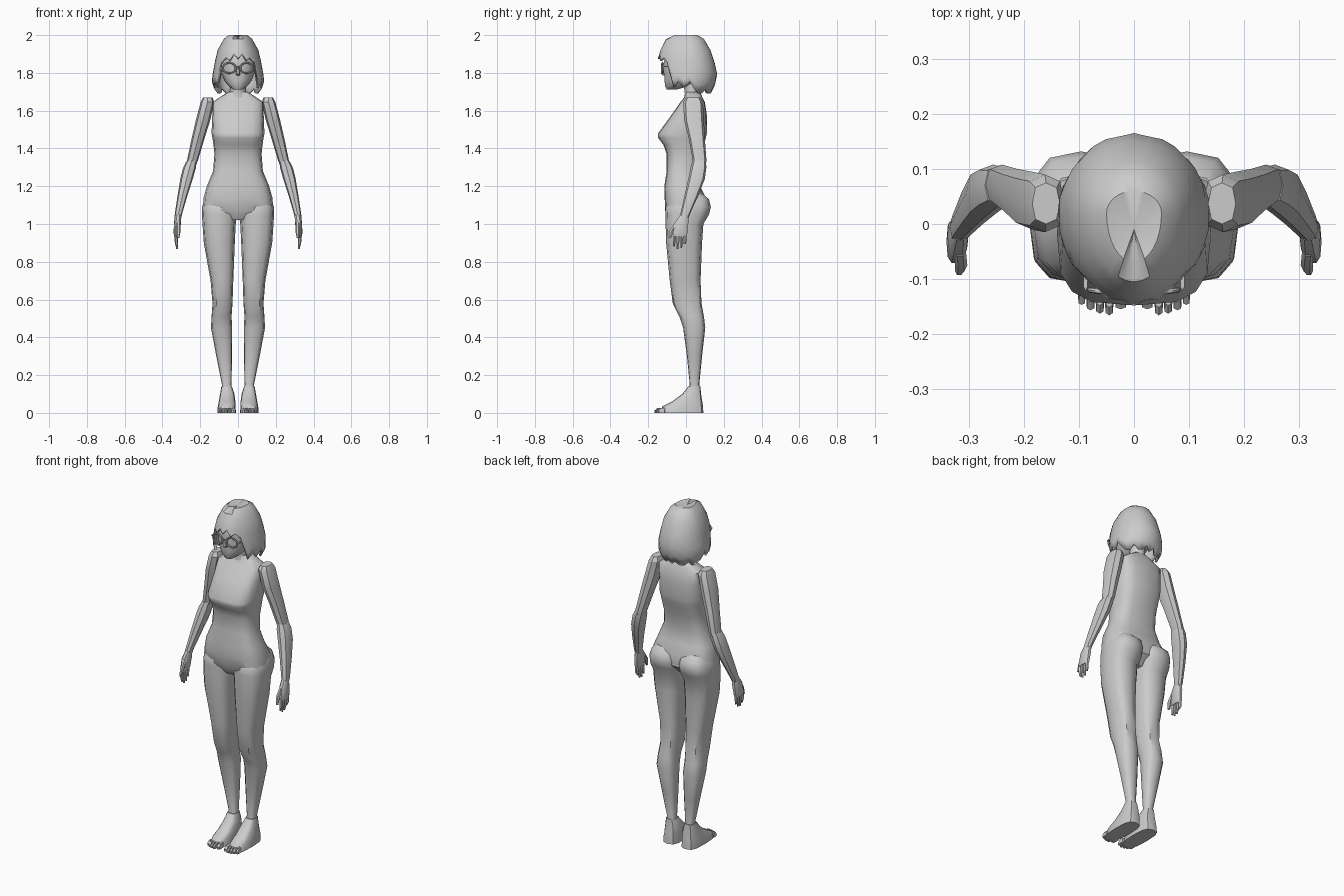
import bpy, bmesh, math

grey = bpy.data.materials.new("plain grey")
grey.diffuse_color = (0.6, 0.6, 0.6, 1)


def finish(name, bm, mirror=False, angle=40):
    bmesh.ops.recalc_face_normals(bm, faces=bm.faces)
    me = bpy.data.meshes.new(name)
    bm.to_mesh(me)
    bm.free()
    me.materials.append(grey)
    ob = bpy.data.objects.new(name, me)
    bpy.context.collection.objects.link(ob)
    bpy.ops.object.select_all(action='DESELECT')
    ob.select_set(True)
    bpy.context.view_layer.objects.active = ob
    bpy.ops.object.shade_smooth_by_angle(angle=math.radians(angle))
    if mirror:
        ob.modifiers.new("mirror", 'MIRROR').use_clip = False
    return ob


def loft(bm, rings, n=12, e=2.0):
    """Rings are (z, centre x, half width, y front, y back)."""
    def bend(v):
        return math.copysign(abs(v) ** (2 / e), v)
    loops = []
    for z, cx, hw, yf, yb in rings:
        loop = []
        for i in range(n):
            a = 2 * math.pi * i / n
            loop.append(bm.verts.new((cx + hw * bend(math.cos(a)),
                                      (yf + yb) / 2 + (yb - yf) / 2 * bend(math.sin(a)), z)))
        loops.append(loop)
    for a, b in zip(loops, loops[1:]):
        for i in range(n):
            j = (i + 1) % n
            bm.faces.new((a[i], a[j], b[j], b[i]))
    bm.faces.new(loops[0])
    bm.faces.new(loops[-1])


def part(name, rings, n=12, e=2.0, mirror=False, angle=40):
    bm = bmesh.new()
    loft(bm, rings, n, e)
    return finish(name, bm, mirror, angle)


# Torso with a flat, boxy bust
part("torso", [(1.70, 0, .05, .0, .075), (1.675, 0, .09, -.005, .085),
               (1.645, 0, .135, -.03, .10), (1.58, 0, .136, -.075, .11),
               (1.48, 0, .14, -.148, .11), (1.455, 0, .135, -.147, .105),
               (1.42, 0, .13, -.12, .095), (1.37, 0, .125, -.102, .08),
               (1.28, 0, .132, -.102, .062), (1.20, 0, .165, -.115, .075),
               (1.14, 0, .182, -.113, .105), (1.07, 0, .188, -.11, .10),
               (1.02, 0, .06, -.08, .05)], 16, 3.2)

# Legs, including the buttocks
part("leg", [(1.16, .095, .06, -.05, .09), (1.13, .094, .082, -.08, .122),
             (1.09, .096, .094, -.108, .132), (1.05, .098, .093, -.108, .122),
             (1.0, .10, .088, -.108, .092), (.90, .099, .082, -.105, .085),
             (.70, .085, .060, -.086, .077), (.58, .082, .053, -.07, .082),
             (.51, .087, .053, -.035, .095), (.45, .087, .056, -.015, .102),
             (.30, .073, .042, .005, .085), (.15, .06, .025, .02, .07),
             (.11, .058, .03, .012, .078)], 12, 2.8, True)

# Feet with toes
bm = bmesh.new()
loft(bm, [(.14, .06, .028, .012, .076), (.10, .057, .038, -.02, .08),
          (.06, .058, .044, -.075, .086), (.035, .06, .047, -.125, .09),
          (0, .06, .049, -.14, .092)], 12, 3.2)
for x, y, w in [(.024, -.155, .011), (.045, -.166, .008), (.062, -.163, .008),
                (.079, -.157, .008), (.095, -.147, .007)]:
    loft(bm, [(.026, x, w * .8, y + .015, -.11), (.014, x, w, y, -.11),
              (0, x, w, y, -.11)], 8, 4)
finish("foot", bm, True)

# Arms: upper arm, then forearm
part("upper_arm", [(1.67, .16, .025, .0, .075), (1.645, .162, .036, -.015, .09),
                   (1.55, .185, .038, -.01, .095), (1.45, .212, .034, .015, .10),
                   (1.34, .240, .029, .035, .108), (1.30, .25, .024, .04, .105)],
     8, 2.6, True, 30)
part("forearm", [(1.335, .245, .026, .035, .105), (1.30, .256, .034, .025, .108),
                 (1.24, .272, .033, .012, .10), (1.15, .294, .026, -.008, .065),
                 (1.05, .316, .019, -.03, .02), (1.03, .318, .017, -.035, .012)],
     8, 2.6, True, 30)

# Hands with four fingers and a thumb
bm = bmesh.new()
loft(bm, [(1.05, .316, .015, -.03, .012), (1.01, .320, .019, -.058, .014),
          (.95, .325, .016, -.072, .008), (.935, .326, .012, -.07, .004)], 10, 2.8)
for y, tip in [(-.061, .882), (-.042, .868), (-.022, .872), (-.004, .893)]:
    loft(bm, [(.955, .326, .011, y - .010, y + .010), (.91, .327, .009, y - .010, y + .008),
              (tip, .322, .005, y - .009, y + .002)], 6)
loft(bm, [(1.01, .316, .010, -.06, -.03), (.965, .314, .011, -.088, -.062),
          (.925, .318, .007, -.094, -.078)], 6)
finish("hand", bm, True)

# Neck and head
part("neck", [(1.78, 0, .045, -.04, .075), (1.72, 0, .042, -.012, .07),
              (1.69, 0, .045, -.008, .072), (1.655, 0, .055, -.015, .08)], 10)
part("head", [(1.97, 0, .06, -.07, .08), (1.92, 0, .09, -.11, .115),
              (1.85, 0, .094, -.12, .12), (1.80, 0, .088, -.118, .10),
              (1.76, 0, .073, -.116, .07), (1.73, 0, .05, -.112, .02),
              (1.712, 0, .024, -.102, -.05)], 14, 2.3)
part("nose", [(1.83, 0, .006, -.122, -.10), (1.795, 0, .012, -.136, -.10),
              (1.785, 0, .010, -.122, -.10)], 6)

# Hair: a bob swept around the head, with fringe and pointed locks
TABLE = [(2.0, .05, -.07, .06), (1.98, .075, -.105, .095), (1.92, .108, -.135, .13),
         (1.87, .12, -.15, .148), (1.79, .135, -.152, .166), (1.74, .14, -.14, .155),
         (1.68, .11, -.12, .125)]


def hair_point(a, z):
    for (z0, *p), (z1, *q) in zip(TABLE, TABLE[1:]):
        if z >= z1:
            break
    t = min(1, (z0 - z) / (z0 - z1))
    hw, yf, yb = [u + (v - u) * t for u, v in zip(p, q)]
    s, c = math.sin(a), math.cos(a)      # a = 0 faces forward
    cy = .02
    return (hw * s, cy + c * (yf - cy) if c > 0 else cy - c * (yb - cy), z)


bm = bmesh.new()
N = 32
cols = []
for i in range(N):
    k = min(i, N - i)                    # steps away from the front
    a = 2 * math.pi * i / N
    if k <= 4:
        low = (1.875, 1.90, 1.865, 1.88, 1.855)[k]
    else:
        low = (1.72 if k % 2 else 1.755) if k < 9 else (1.69 if k % 3 else 1.715)
    zs = [2.0, 1.98, 1.95, 1.92] + [1.92 + (low - 1.92) * t for t in (.3, .55, .8, 1)]
    cols.append([bm.verts.new(hair_point(a, z)) for z in zs])
for i in range(N):
    a, b = cols[i], cols[(i + 1) % N]
    for r in range(len(a) - 1):
        bm.faces.new((a[r], a[r + 1], b[r + 1], b[r]))
crown = bm.verts.new((0, -.01, 1.988))
for i in range(N):
    bm.faces.new((cols[i][0], cols[(i + 1) % N][0], crown))
for i in (N - 1, 0, 1):                  # shallow parting in front
    cols[i][0].co.z -= .015
hair = finish("hair", bm)
sol = hair.modifiers.new("thickness", 'SOLIDIFY')
sol.thickness = .012
sol.offset = -1

# Glasses: round rims, bridge and temples
bpy.ops.mesh.primitive_torus_add(major_radius=.032, minor_radius=.005, major_segments=24,
                                 minor_segments=8, location=(0, 0, 0))
rim = bpy.context.object
rim.name = "glasses_rim"
for v in rim.data.vertices:
    x, y, z = v.co
    v.co = (x * 1.05 + .046, z - .124 + x * .12, y * .85 + 1.826)
rim.data.materials.append(grey)
bpy.ops.object.shade_smooth_by_angle(angle=math.radians(40))
rim.modifiers.new("mirror", 'MIRROR')
part("glasses_bridge", [(1.836, 0, .014, -.133, -.126), (1.830, 0, .014, -.133, -.126)], 8, 6)
part("glasses_temple", [(1.836, .088, .004, -.122, .02), (1.830, .088, .004, -.122, .02)],
     8, 6, True)
